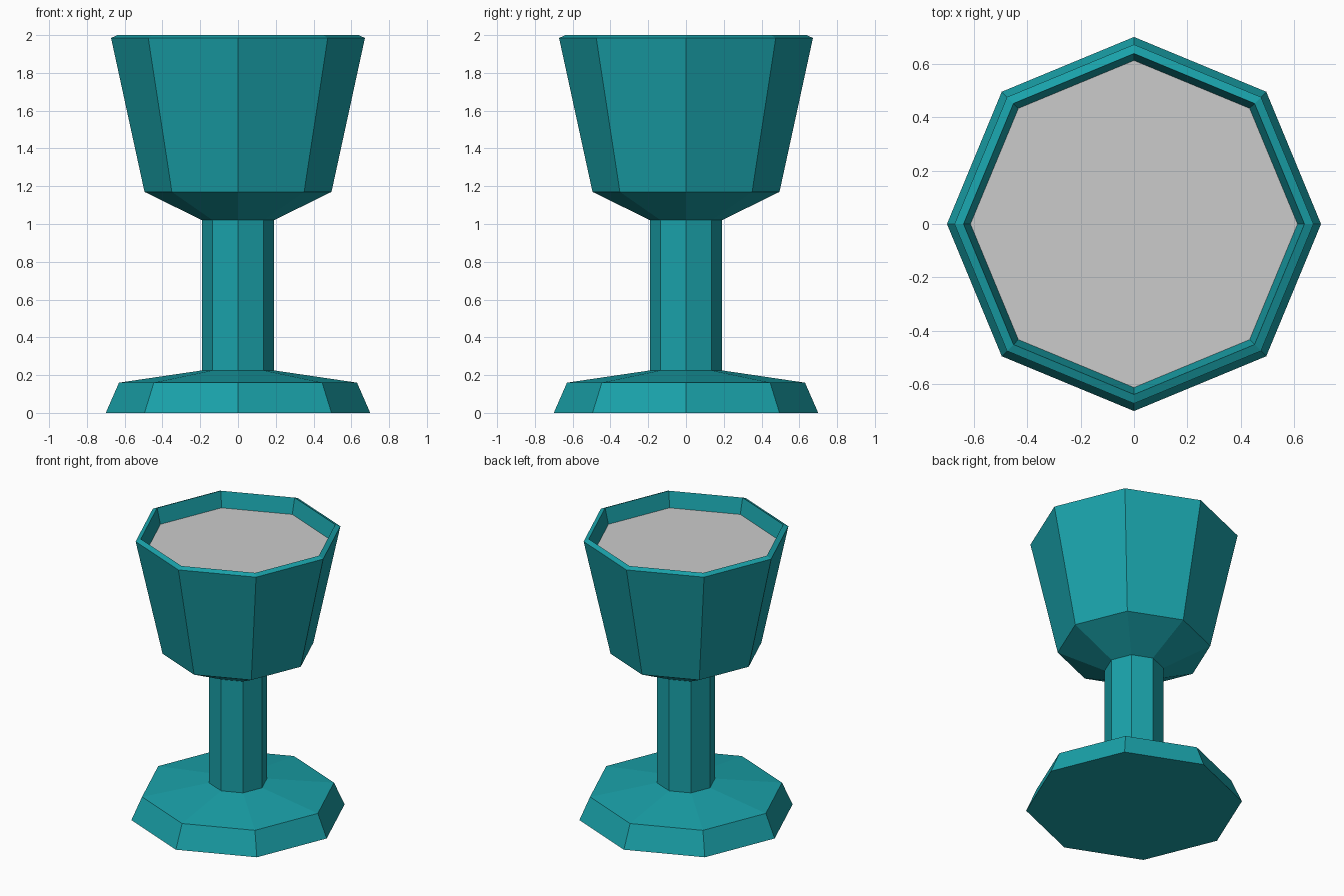
import bpy, bmesh
from math import sin, cos, pi

if "Cube" in bpy.data.objects:
    bpy.data.objects.remove(bpy.data.objects["Cube"])

SIDES = 8


def lathe(name, profile):
    """Turn an (r, z) profile into a flat-faced octagonal solid, capped at both ends."""
    bm = bmesh.new()
    rings = [[bm.verts.new((r * cos(2 * pi * i / SIDES), r * sin(2 * pi * i / SIDES), z))
              for i in range(SIDES)] for r, z in profile]
    for lo, hi in zip(rings, rings[1:]):
        for i in range(SIDES):
            j = (i + 1) % SIDES
            bm.faces.new((lo[i], lo[j], hi[j], hi[i]))
    bm.faces.new(rings[0][::-1])
    bm.faces.new(rings[-1])
    bmesh.ops.recalc_face_normals(bm, faces=bm.faces[:])
    mesh = bpy.data.meshes.new(name)
    bm.to_mesh(mesh)
    bm.free()
    obj = bpy.data.objects.new(name, mesh)
    bpy.context.collection.objects.link(obj)
    return obj


teal = bpy.data.materials.new("teal")
teal.diffuse_color = (0.01, 0.36, 0.40, 1)
teal.use_nodes = True
teal.node_tree.nodes["Principled BSDF"].inputs["Base Color"].default_value = teal.diffuse_color

# Goblet: foot, stem, bowl, sloped rim, then the inner wall down to the floor
goblet = lathe("goblet", [
    (0.70, 0.0), (0.63, 0.16), (0.19, 0.225),
    (0.19, 1.02), (0.495, 1.17),
    (0.672, 1.985), (0.638, 2.0),
    (0.612, 1.89), (0.45, 1.20),
])
goblet.data.materials.append(teal)

# Drink filling the bowl to just below the rim
lathe("drink", [(0.445, 1.205), (0.612, 1.89)])
